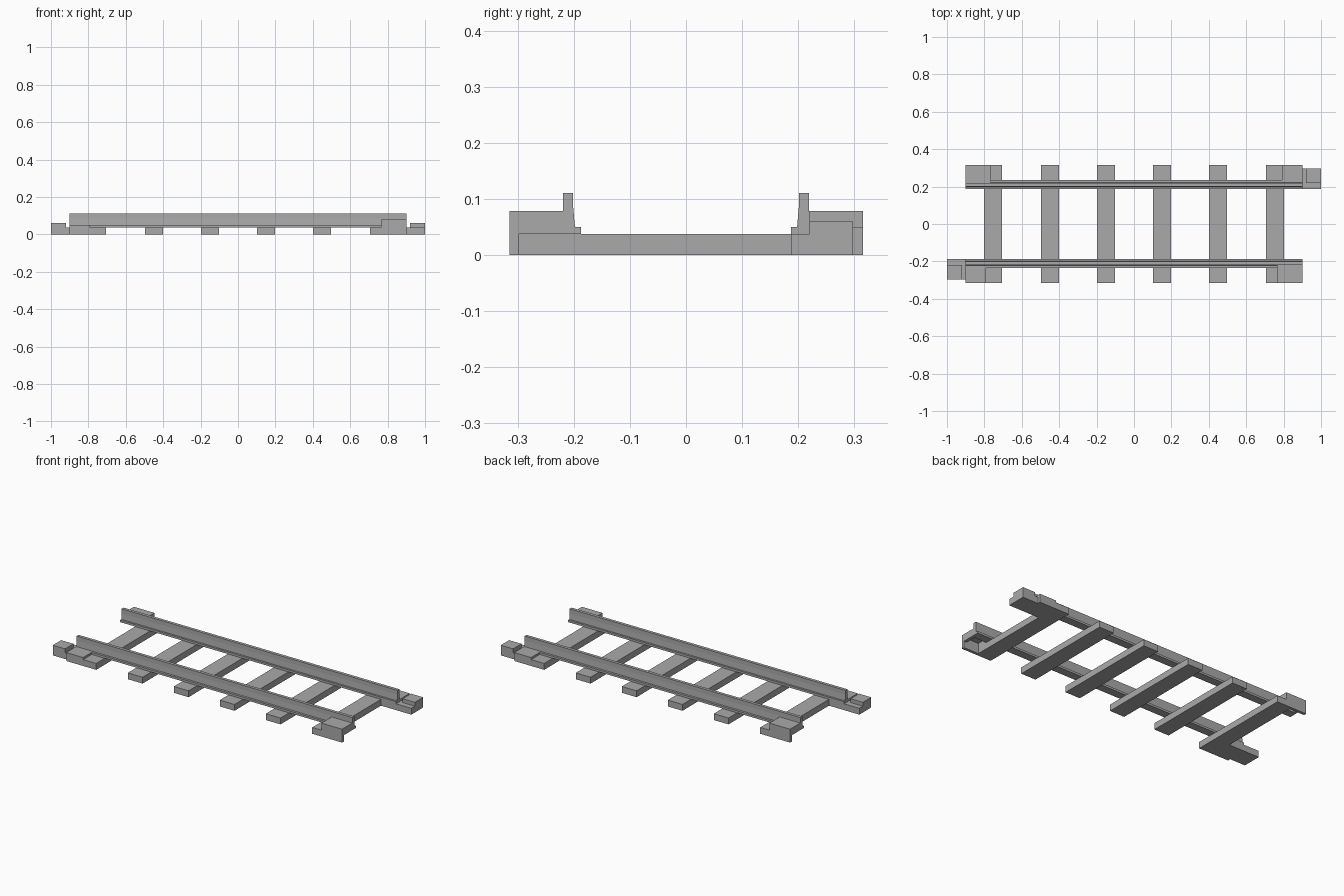
import bpy
import bmesh
from mathutils import Matrix

cube = bpy.data.objects.get("Cube")
if cube:
    bpy.data.objects.remove(cube, do_unlink=True)

grey = bpy.data.materials.new("track grey")
grey.use_nodes = True
grey.diffuse_color = (0.4, 0.4, 0.4, 1)
grey.node_tree.nodes["Principled BSDF"].inputs["Base Color"].default_value = (0.4, 0.4, 0.4, 1)

TIE_TOP = 0.0375
HALF_TURN = Matrix.Rotation(3.14159265, 4, 'Z')


def extrude(name, points, place, offset, turned=False):
    """Extrude a closed outline; place maps an outline point to 3D."""
    bm = bmesh.new()
    face = bm.faces.new([bm.verts.new(place(*p)) for p in points])
    new = bmesh.ops.extrude_face_region(bm, geom=[face])["geom"]
    verts = [v for v in new if isinstance(v, bmesh.types.BMVert)]
    bmesh.ops.translate(bm, verts=verts, vec=offset)
    bmesh.ops.recalc_face_normals(bm, faces=bm.faces)
    if turned:
        bm.transform(HALF_TURN)
    mesh = bpy.data.meshes.new(name)
    bm.to_mesh(mesh)
    bm.free()
    mesh.materials.append(grey)
    obj = bpy.data.objects.new(name, mesh)
    bpy.context.collection.objects.link(obj)
    return obj


def slab(name, points, z0, z1, turned=False):
    return extrude(name, points, lambda x, y: (x, y, z0), (0, 0, z1 - z0), turned)


def box(name, x0, x1, y0, y1, z0, z1, turned=False):
    return slab(name, [(x0, y0), (x1, y0), (x1, y1), (x0, y1)], z0, z1, turned)


# Middle ties
for i, x in enumerate((-0.45, -0.15, 0.15, 0.45)):
    box(f"tie_{i + 1}", x - 0.048, x + 0.048, -0.315, 0.315, 0, TIE_TOP)

rail_profile = [(0.187, TIE_TOP), (0.187, 0.05), (0.198, 0.05), (0.201, 0.085),
                (0.201, 0.111), (0.219, 0.111), (0.219, 0.085), (0.222, 0.05),
                (0.235, 0.05), (0.235, TIE_TOP)]

# Each half of the track is the other one given a half turn
for side, turned in (("back", False), ("front", True)):
    extrude(f"{side}_rail", rail_profile, lambda y, z: (-0.9, y, z), (1.8, 0, 0), turned)

    # End tie running into the solid connector tongue
    slab(f"{side}_end_tie", [(0.705, -0.315), (0.802, -0.315), (0.802, 0.187),
                             (1, 0.187), (1, 0.298), (0.9, 0.298), (0.9, 0.315),
                             (0.705, 0.315)], 0, TIE_TOP, turned)
    box(f"{side}_tongue_shoulder", 0.79, 0.9, 0.21, 0.315, TIE_TOP, 0.05, turned)
    box(f"{side}_tongue_hook", 0.92, 1, 0.22, 0.298, TIE_TOP, 0.06, turned)

    # Socket at the other rail: roof, outer wall, hook catch and inner block
    box(f"{side}_socket_roof", 0.765, 0.9, -0.315, -0.215, 0.06, 0.079, turned)
    box(f"{side}_socket_wall", 0.802, 0.9, -0.315, -0.298, 0, 0.06, turned)
    box(f"{side}_socket_catch", 0.882, 0.9, -0.298, -0.215, TIE_TOP, 0.06, turned)
    box(f"{side}_socket_block", 0.765, 0.802, -0.315, -0.215, TIE_TOP, 0.06, turned)
